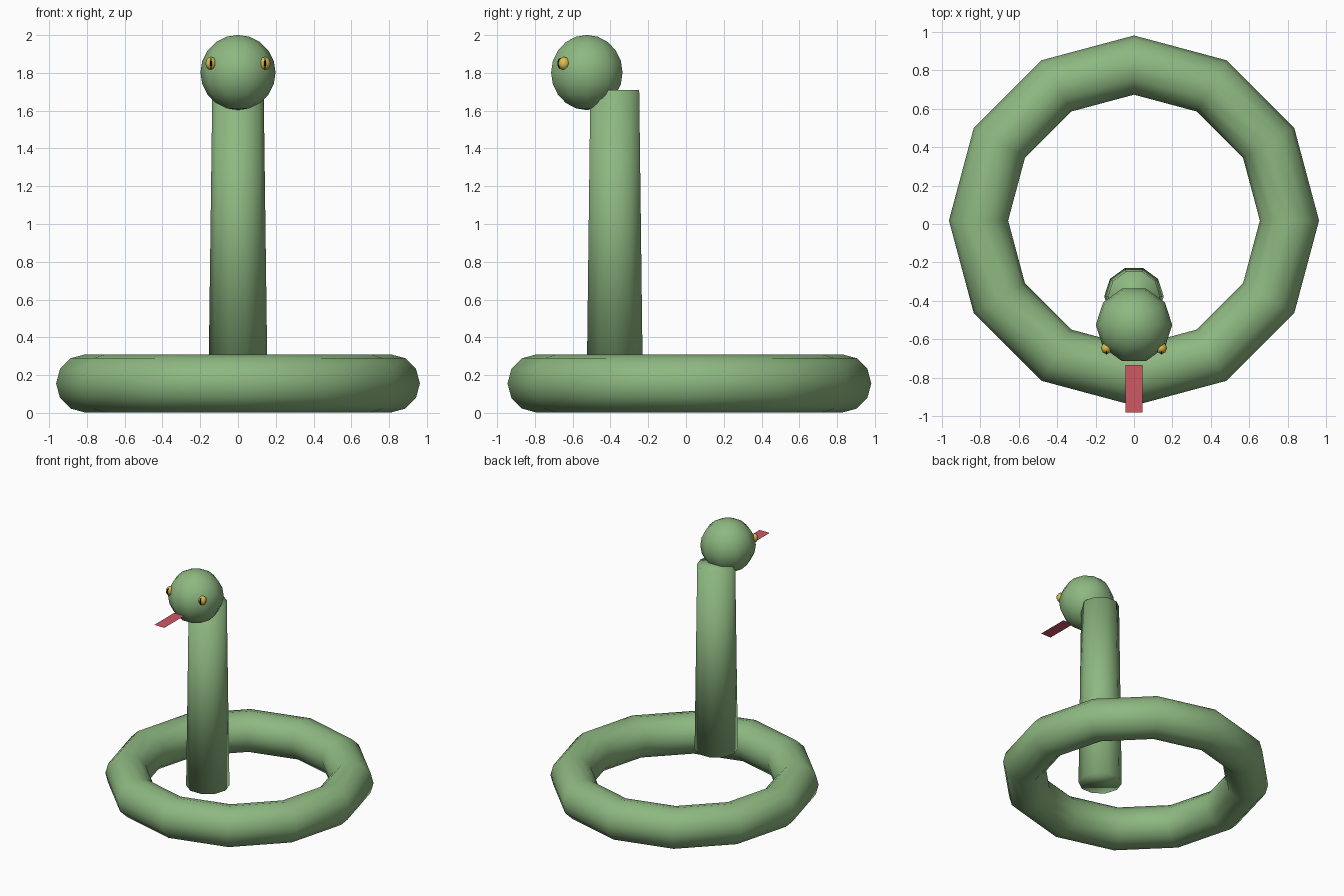
import bpy
from math import pi

if "Cube" in bpy.data.objects:
    bpy.data.objects.remove(bpy.data.objects["Cube"])


def material(name, rgb):
    m = bpy.data.materials.new(name)
    m.diffuse_color = (*rgb, 1)
    m.use_nodes = True
    m.node_tree.nodes["Principled BSDF"].inputs["Base Color"].default_value = m.diffuse_color
    return m


GREEN = material("skin_green", (0.27, 0.48, 0.22))
YELLOW = material("eye_yellow", (0.75, 0.52, 0.08))
BLACK = material("pupil_black", (0.01, 0.01, 0.01))
RED = material("tongue_red", (0.62, 0.10, 0.13))


def finish(name, mat, smooth=True):
    ob = bpy.context.object
    ob.name = name
    ob.data.materials.append(mat)
    if smooth:
        bpy.ops.object.shade_smooth()
    return ob


def ball(name, mat, loc, size, segments, rings):
    bpy.ops.mesh.primitive_uv_sphere_add(segments=segments, ring_count=rings, radius=1,
                                         location=loc, rotation=(0, 0, pi / 2))
    ob = finish(name, mat)
    # local axes are turned a quarter, so swap the x and y sizes
    ob.scale = (size[1], size[0], size[2])
    return ob


# Coiled body: twelve-sided ring lying on the ground
bpy.ops.mesh.primitive_torus_add(major_segments=12, minor_segments=12,
                                 major_radius=0.809, minor_radius=0.154,
                                 location=(0, 0.018, 0.156))
finish("body_ring", GREEN)

# Upright neck: slightly tapered ten-sided column
bpy.ops.mesh.primitive_cone_add(vertices=10, radius1=0.155, radius2=0.136, depth=1.46,
                                location=(0, -0.377, 0.98), rotation=(0, 0, pi / 2))
finish("neck", GREEN)

# Head
ball("head", GREEN, (0, -0.525, 1.802), (0.199, 0.199, 0.199), 10, 10)

# Eyes with slit pupils
for side, s in (("left", -1), ("right", 1)):
    ball(side + "_eye", YELLOW, (s * 0.143, -0.646, 1.85), (0.029, 0.031, 0.034), 8, 8)
    ball(side + "_pupil", BLACK, (s * 0.143, -0.665, 1.85), (0.006, 0.016, 0.028), 8, 8)

# Tongue: flat strip in front of the mouth
bpy.ops.mesh.primitive_plane_add(size=1, location=(0, -0.857, 1.735))
bpy.context.object.scale = (0.088, 0.248, 1)
finish("tongue", RED, smooth=False)
